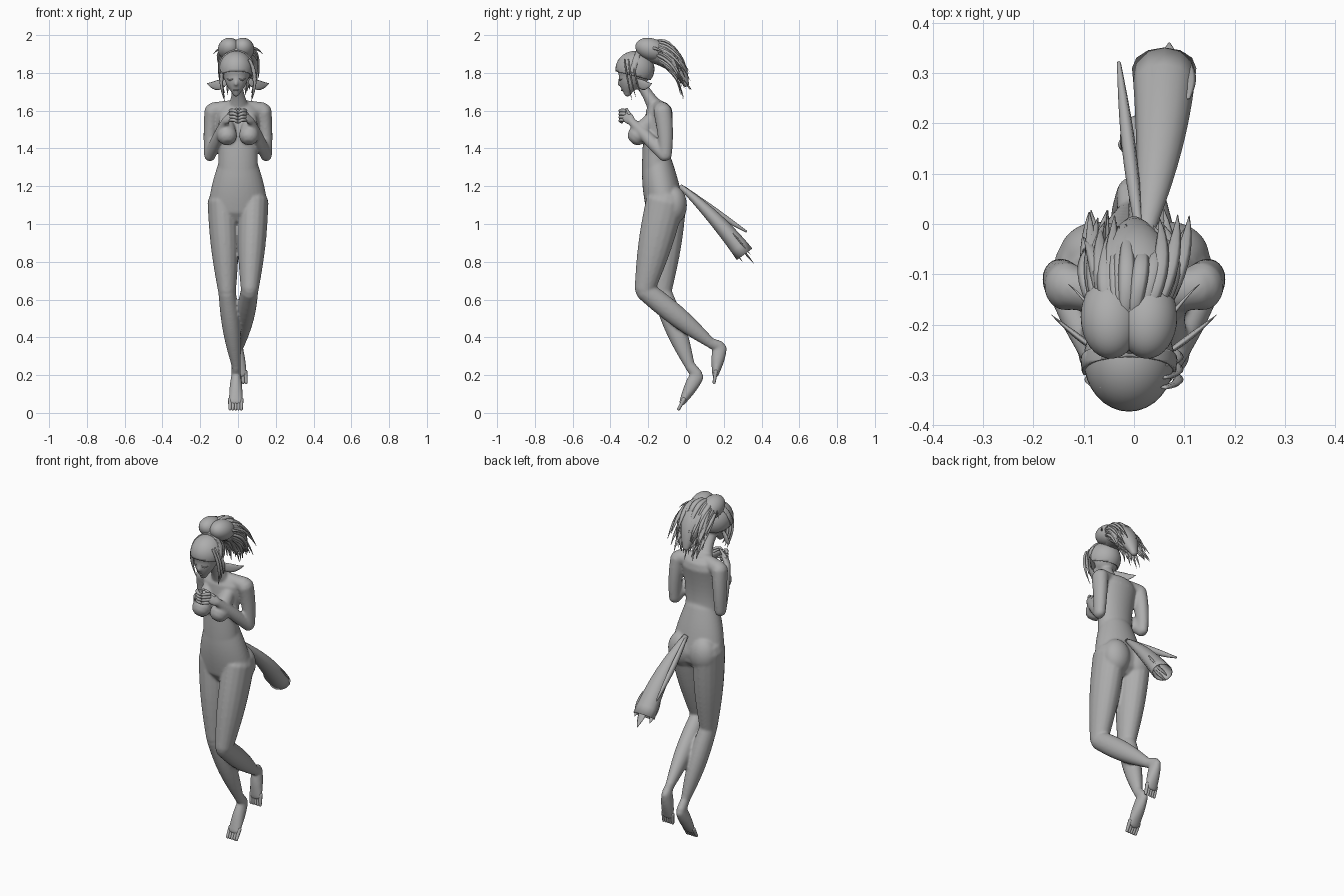
import bpy, bmesh, math, random
from mathutils import Vector, Matrix

old = bpy.data.objects.get("Cube")
if old:
    bpy.data.objects.remove(old, do_unlink=True)
random.seed(4)

grey = bpy.data.materials.new("plain grey")
grey.use_nodes = True
grey.diffuse_color = (0.42, 0.42, 0.42, 1)
grey.node_tree.nodes["Principled BSDF"].inputs["Base Color"].default_value = grey.diffuse_color

SIDEWAYS = Vector((1, 0, 0))
UPWARD = Vector((0, 0, 1))
BOTH_SIDES = (-1, 1)


def sweep(bm, start, end, first, last, middle=None, bulge=0, flat=1, end_flat=None,
          mirror=1, across=SIDEWAYS, sides=16, steps=10, closed=True):
    """Tapered elliptical sweep with rounded ends; the path passes through middle."""
    start, end = Vector(start), Vector(end)
    average = (start + end) / 2
    control = Vector(middle) * 2 - average if middle else average
    end_flat = flat if end_flat is None else end_flat
    stations = [(i / steps, 0, 1) for i in range(steps + 1)]
    if closed:
        stations = [(0, -.8, .4), (0, -.5, .8)] + stations + [(1, .5, .8), (1, .8, .4)]
    rings = []
    for t, push, scale in stations:
        centre = start.lerp(control, t).lerp(control.lerp(end, t), t)
        along = (control - start).lerp(end - control, t).normalized()
        radius = first + (last - first) * t + bulge * math.sin(math.pi * t)
        depth = radius * (flat + (end_flat - flat) * t)
        wide_axis = (across - along * across.dot(along)).normalized()
        deep_axis = along.cross(wide_axis)
        centre = centre + along * push * min(radius, depth)
        ring = []
        for k in range(sides):
            angle = math.tau * k / sides
            point = (centre + wide_axis * math.cos(angle) * radius * scale
                     + deep_axis * math.sin(angle) * depth * scale)
            point.x *= mirror
            ring.append(bm.verts.new(point))
        rings.append(ring)
    for ring, following in zip(rings, rings[1:]):
        for k in range(sides):
            j = (k + 1) % sides
            bm.faces.new((ring[k], ring[j], following[j], following[k]))
    if closed:
        bm.faces.new(rings[0])
        bm.faces.new(rings[-1])


def ball(bm, centre, radii, tilt=0):
    place = Matrix.Translation(centre) @ Matrix.Rotation(tilt, 4, 'X') @ Matrix.Diagonal((*radii, 1))
    bmesh.ops.create_uvsphere(bm, u_segments=32, v_segments=20, radius=1, matrix=place)


def cut(bm, point, direction):
    """Keep only the side of the plane that direction points to."""
    bmesh.ops.bisect_plane(bm, geom=bm.verts[:] + bm.edges[:] + bm.faces[:], clear_inner=True,
                           plane_co=point, plane_no=direction)


def finish(name, bm):
    bmesh.ops.recalc_face_normals(bm, faces=bm.faces)
    mesh = bpy.data.meshes.new(name)
    bm.to_mesh(mesh)
    bm.free()
    mesh.materials.append(grey)
    mesh.shade_smooth()
    ob = bpy.data.objects.new(name, mesh)
    bpy.context.scene.collection.objects.link(ob)
    return ob


def leg(skin, toes, hip, knee, ankle, heel, ball_of_foot):
    sweep(skin, hip, knee, .08, .047, bulge=.01, flat=1.28, end_flat=1.15)
    sweep(skin, knee, ankle, .046, .024, bulge=.013, flat=1.15)
    sweep(skin, ankle, heel, .024, .026, flat=1.2)
    sweep(skin, heel, ball_of_foot, .025, .037, bulge=.004, flat=1.5, end_flat=.45)
    heel, ball_of_foot = Vector(heel), Vector(ball_of_foot)
    forward = (ball_of_foot - heel).normalized() * .04
    for i in range(5):
        root = ball_of_foot + SIDEWAYS * .015 * (i - 2)
        sweep(toes, root - forward / 2, root + forward, .011, .008, sides=8)


# Body: overlapping volumes fused into one smooth skin
body, toes = bmesh.new(), bmesh.new()
sweep(body, (0, -.14, 1.59), (0, -.155, 1.28), .12, .108, (0, -.16, 1.42), bulge=-.01, flat=.6, end_flat=.72, sides=32)
sweep(body, (0, -.155, 1.34), (0, -.11, 1.08), .098, .16, (0, -.135, 1.21), bulge=.008, flat=.78, end_flat=.62, sides=32)
for s in BOTH_SIDES:
    sweep(body, (0, -.15, 1.625), (.13, -.125, 1.6), .035, .045, mirror=s, across=UPWARD)
sweep(body, (-.01, -.25, 1.76), (0, -.15, 1.6), .034, .07, (0, -.2, 1.68), bulge=-.016, end_flat=.7)

# Straight right leg, bent left leg
leg(body, toes, hip=(-.082, -.1, 1.12), knee=(-.058, -.13, .64), ankle=(-.01, .02, .25),
    heel=(-.01, .06, .2), ball_of_foot=(-.012, -.02, .055))
leg(body, toes, hip=(.082, -.11, 1.12), knee=(.062, -.22, .65), ankle=(.015, .13, .37),
    heel=(0, .18, .35), ball_of_foot=(.01, .155, .2))

# Torso fullness and arms folded up to the chest
elbow, wrist, knuckles = (.15, -.11, 1.36), (.065, -.295, 1.55), (.015, -.33, 1.585)
for s in BOTH_SIDES:
    sweep(body, (.065, -.18, 1.56), (.058, -.26, 1.465), .035, .054, mirror=s)
    ball(body, (s * .07, -.065, 1.1), (.08, .07, .1))
    sweep(body, (.135, -.125, 1.6), elbow, .043, .03, (.146, -.11, 1.48), flat=1.15, mirror=s)
    sweep(body, elbow, wrist, .03, .019, bulge=.006, flat=1.1, mirror=s)
    sweep(body, wrist, knuckles, .016, .012, bulge=.003, flat=1.8, mirror=s)
finish("toes", toes)

# Head with narrow chin and nose; these parts are placed from the head centre
head = Vector((-.01, -.27, 1.82))


def from_head(x, y, z):
    return head + Vector((x, y, z))


ball(body, head, (.08, .092, .09))
sweep(body, from_head(0, -.01, 0), from_head(0, -.04, -.13), .07, .02, from_head(0, -.03, -.07), bulge=.012)
sweep(body, from_head(0, -.08, -.04), from_head(0, -.084, -.08), .005, .011, sides=8)
skin = finish("body", body)
fuse = skin.modifiers.new("fuse", 'REMESH')
fuse.mode, fuse.voxel_size, fuse.use_smooth_shade = 'VOXEL', .006, True
relax = skin.modifiers.new("relax", 'SMOOTH')
relax.factor, relax.iterations = .5, 12

# Curled fingers and thumbs
fingers = bmesh.new()
for s in BOTH_SIDES:
    for i in range(4):
        z = 1.6 - .017 * i
        sweep(fingers, (.04, -.325, z), (.004, -.34, z - .01), .01, .008, (.02, -.348, z),
              mirror=s, across=UPWARD, sides=8)
    sweep(fingers, (.05, -.3, 1.58), (.006, -.315, 1.61), .01, .006, mirror=s, across=UPWARD, sides=8)
finish("fingers", fingers)

# Long pointed ears
ears = bmesh.new()
for s in BOTH_SIDES:
    sweep(ears, (.06, -.26, 1.76), (.165, -.18, 1.745), .015, .001, (.11, -.225, 1.735),
          bulge=.018, flat=.25, mirror=s, across=UPWARD, sides=10)
finish("ears", ears)

# Closed eyelids and mouth
face = bmesh.new()
for s in BOTH_SIDES:
    sweep(face, from_head(s * .016, -.082, -.05), from_head(s * .05, -.066, -.05), .001, .001,
          from_head(s * .033, -.08, -.058), bulge=.003, across=UPWARD, sides=8)
sweep(face, from_head(-.014, -.066, -.11), from_head(.014, -.066, -.11), .001, .001,
      from_head(0, -.07, -.112), bulge=.003, across=UPWARD, sides=8)
finish("face_details", face)

# Smooth hair cap with a fringe, and a band over the crown
cap, band = bmesh.new(), bmesh.new()
ball(cap, head, (.09, .103, .096))
cut(cap, from_head(0, -.03, -.03), (0, .25, 1))
finish("hair_cap", cap).modifiers.new("thickness", 'SOLIDIFY').thickness = .008
ball(band, head, (.096, .108, .102))
for s in BOTH_SIDES:
    cut(band, from_head(0, s * .015 - .01, 0), (0, -s, s * .3))
cut(band, from_head(0, 0, -.02), UPWARD)
finish("headband", band).modifiers.new("thickness", 'SOLIDIFY').thickness = .008

# Gathered ponytail with two upper lobes
tail = bmesh.new()
sweep(tail, (-.01, -.22, 1.9), (0, 0, 1.74), .06, .02, (0, -.09, 1.88), bulge=.036, flat=.8, sides=24)
for s in BOTH_SIDES:
    ball(tail, (s * .036 - .01, -.185, 1.925), (.06, .085, .058), tilt=-.3)
finish("ponytail", tail)

# Loose spiky locks fanning over the ponytail
locks = bmesh.new()
count = 44
for i in range(count):
    angle = math.tau * i / count
    spread = Vector((math.cos(angle), 0, math.sin(angle) * .75))
    reach = random.uniform(.05, .12)
    drift = random.uniform(-.04, .03)
    sweep(locks, Vector((-.01, -.18, 1.92)) + spread * .06, Vector((0, drift, 1.75)) + spread * reach,
          .012, .001, Vector((0, -.08, 1.875)) + spread * random.uniform(.08, .1), bulge=.01, flat=.5, sides=6)

# Locks framing the face and stray side tufts
for s in BOTH_SIDES:
    for back in (0, .02, .045):
        sweep(locks, (.06, back - .325, 1.87), (.07, back - .285, 1.65 + back), .008, .001,
              (.088, back - .31, 1.77), bulge=.006, flat=.5, mirror=s, sides=6)
    sweep(locks, (.06, -.2, 1.93), (.13, -.12, 1.9), .012, .001, (.1, -.15, 1.925),
          flat=.5, mirror=s, across=UPWARD, sides=6)
finish("hair_locks", locks)

# Flared cloth trailing from the lower back
cloth = bmesh.new()
sweep(cloth, (.02, -.03, 1.2), (.06, .31, .84), .015, .064, (.05, .15, 1.03),
      bulge=.006, flat=.8, sides=12, closed=False)
finish("trailing_cloth", cloth).modifiers.new("thickness", 'SOLIDIFY').thickness = .005

# Torn tips and a narrow side strip
strips = bmesh.new()
for tip in ((.03, .3, .8), (.07, .36, .79), (.1, .34, .84)):
    sweep(strips, Vector(tip) + Vector((0, -.09, .11)), tip, .012, .002, bulge=.016, flat=.25, sides=8)
sweep(strips, (.01, -.01, 1.19), (-.03, .32, .96), .008, .004, (-.01, .15, 1.07), bulge=.008, flat=1.3, sides=8)
finish("cloth_strips", strips)
